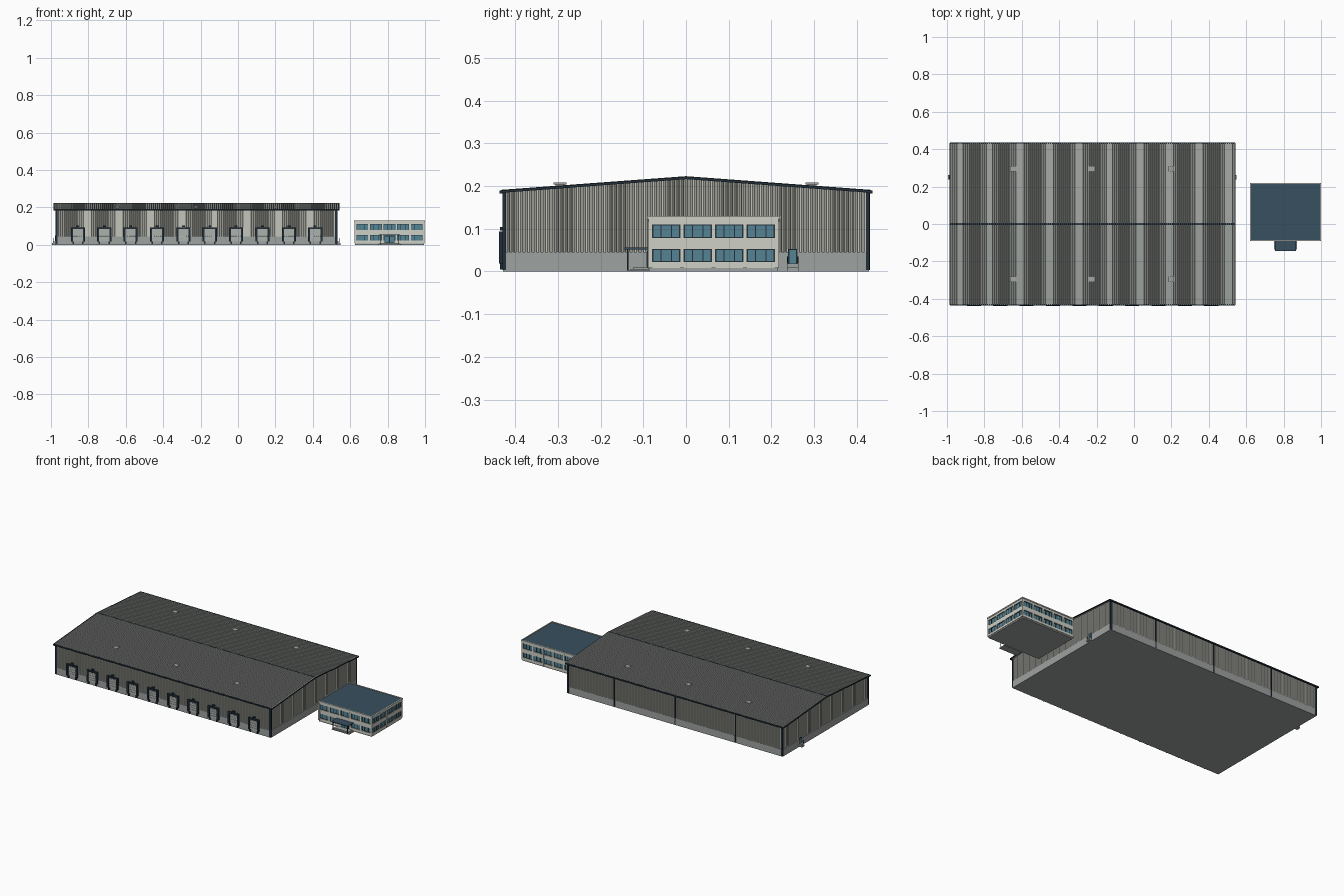
import bpy, bmesh
from mathutils import Vector as V

cube = bpy.data.objects.get("Cube")
if cube:
    bpy.data.objects.remove(cube)


def material(name, r, g, b):
    m = bpy.data.materials.new(name)
    m.use_nodes = True
    m.diffuse_color = (r, g, b, 1)
    m.node_tree.nodes["Principled BSDF"].inputs["Base Color"].default_value = (r, g, b, 1)
    return m


CLAD = material("wall_cladding", .55, .56, .50)
ROOF = material("roof_sheet", .36, .38, .36)
BASE = material("concrete", .34, .36, .35)
TRIM = material("dark_trim", .015, .028, .04)
NAVY = material("office_roof_blue", .04, .08, .115)
GLASS = material("window_glass", .09, .23, .30)
PALE = material("office_render", .62, .63, .56)
DOOR = material("dock_door", .42, .45, .43)


def make(name, bm, mat):
    bmesh.ops.recalc_face_normals(bm, faces=bm.faces)
    me = bpy.data.meshes.new(name)
    bm.to_mesh(me)
    bm.free()
    me.materials.append(mat)
    ob = bpy.data.objects.new(name, me)
    bpy.context.collection.objects.link(ob)
    return ob


def boxes(name, mat, items):
    """One object from boxes, each given as x, y and z ranges."""
    bm = bmesh.new()
    for rng in items:
        vs = bmesh.ops.create_cube(bm, size=1)["verts"]
        for v in vs:
            v.co = V([lo + (c + .5) * (hi - lo) for c, (lo, hi) in zip(v.co, rng)])
    return make(name, bm, mat)


def prism(name, mat, outline, x0, x1):
    """Extrude a (y, z) outline along x."""
    bm = bmesh.new()
    face = bm.faces.new([bm.verts.new((x0, y, z)) for y, z in outline])
    new = bmesh.ops.extrude_face_region(bm, geom=[face])["geom"]
    bmesh.ops.translate(bm, vec=(x1 - x0, 0, 0),
                        verts=[v for v in new if isinstance(v, bmesh.types.BMVert)])
    return make(name, bm, mat)


def corrugated(name, mat, start, end, rise, out, pitch=.0105, depth=.003):
    """Trapezoidal ribbed sheet; rise(point) gives the top of each rib."""
    bm = bmesh.new()
    start, end, out = V(start), V(end), V(out).normalized()
    n = round((end - start).length / pitch)
    prev = None
    for i in range(n):
        for t, d in ((0, 0), (.4, 0), (.55, 1), (.85, 1)):
            p = start.lerp(end, (i + t) / n) + out * d * depth
            pair = [bm.verts.new(p), bm.verts.new(rise(p))]
            if prev:
                bm.faces.new((prev[0], pair[0], pair[1], prev[1]))
            prev = pair
    ob = make(name, bm, mat)
    # face every rib outward
    me = ob.data
    if sum((p.normal.dot(out) for p in me.polygons)) < 0:
        me.flip_normals()
    return ob


# ---- Warehouse ----
X0, X1, Y, EAVE, RIDGE, PLINTH = -.97, .525, .423, .188, .218, .045
MID = (X0 + X1) / 2
prism("warehouse_body", CLAD,
      [(-Y, 0.002), (Y, .002), (Y, EAVE), (0, RIDGE), (-Y, EAVE)], X0, X1)
boxes("plinth", BASE, [((X0 - .005, X1 + .005), (-Y - .005, Y + .005), (0, PLINTH))])


def to_eave(p):
    return V((p.x, p.y, EAVE))


def to_gable(p):
    return V((p.x, p.y, RIDGE - (RIDGE - EAVE) * abs(p.y) / Y))


for name, s in (("front", -1), ("back", 1)):
    corrugated(name + "_cladding", CLAD, (X0, s * (Y + .001), PLINTH),
               (X1, s * (Y + .001), PLINTH), to_eave, (0, s, 0))
for name, x, s in (("right", X0, -1), ("left", X1, 1)):
    corrugated(name + "_cladding", CLAD, (x + s * .001, -Y, PLINTH),
               (x + s * .001, Y, PLINTH), to_gable, (s, 0, 0))

# Roof slabs, ribbed sheets, ridge cap and verge trims
RX0, RX1, RY, RE, RR = -.985, .54, .433, .187, .219
prism("roof_deck", ROOF, [(-RY, RE - .002), (0, RR - .002), (RY, RE - .002),
                          (RY, RE + .001), (0, RR + .001), (-RY, RE + .001)], RX0, RX1)
for name, s in (("front", -1), ("back", 1)):
    corrugated(name + "_roof_sheet", ROOF, (RX0, s * RY, RE + .001), (RX1, s * RY, RE + .001),
               lambda p: V((p.x, 0, p.z + RR - RE)), (0, s * .07, 1))
prism("ridge_cap", TRIM, [(-.006, RR + .0025), (.006, RR + .0025), (0, RR + .0048)], RX0, RX1)
for name, x in (("right", RX0), ("left", RX1)):
    prism(name + "_verge_trim", TRIM,
          [(-RY, RE - .003), (0, RR - .003), (RY, RE - .003),
           (RY, RE + .003), (0, RR + .003), (-RY, RE + .003)], x - .0025, x + .0025)
boxes("gutters", TRIM, [((RX0, RX1), sorted((s * (RY - .005), s * (RY + .004))), (RE - .005, RE + .003))
                        for s in (-1, 1)])

# Corner trims and downpipes
boxes("corner_trims", TRIM, [((x - .006, x + .006), sorted((s * (Y - .002), s * (Y + .007))), (.003, EAVE))
                             for x in (X0, X1) for s in (-1, 1)])
VENTS = (-.645, -.225, .2)
boxes("downpipes", TRIM, [((x - .003, x + .003), (Y, Y + .008), (.003, EAVE)) for x in VENTS])

# Roof vents
vent_spots = [(x, y) for x in VENTS for y in (-.295, .295)]
boxes("vent_necks", BASE, [((x - .011, x + .011), (y - .011, y + .011), (.19, .205))
                           for x, y in vent_spots])
boxes("vent_caps", ROOF, [((x - .015, x + .015), (y - .015, y + .015), (.204, .208))
                          for x, y in vent_spots])

# Loading docks: door panels, shelter frame, bumpers, lamp
docks = [-.856 + .141 * i for i in range(10)]
F = -Y - .004
boxes("dock_doors", DOOR, [((x - .03, x + .03), (F - .003, F + .004), (.018 + .014 * k, .031 + .014 * k))
                           for x in docks for k in range(5)])
shelter, bumper, lamp = [], [], []
for x in docks:
    for s in (-1, 1):
        shelter.append((sorted((x + s * .027, x + s * .038)), (F - .011, F + .003), (.018, .093)))
        bumper.append((sorted((x + s * .022, x + s * .03)), (F - .009, F), (.004, .018)))
    shelter.append(((x - .038, x + .038), (F - .011, F + .003), (.083, .093)))
    lamp.append(((x - .008, x + .008), (F - .008, F + .003), (.096, .104)))
boxes("dock_shelters", TRIM, shelter)
boxes("dock_bumpers", TRIM, bumper)
boxes("dock_lamps", TRIM, lamp)

# Side doors with steps and handrails
for name, x, s in (("right", X0, -1), ("left", X1, 1)):
    def out(a, b):
        return sorted((x + s * a, x + s * b))
    boxes(name + "_door_frame", TRIM, [(out(0, .007), (.239, .261), (.018, .053))])
    boxes(name + "_side_door", GLASS, [(out(0, .008), (.242, .258), (.019, .05))])
    boxes(name + "_door_steps", BASE, [(out(0, .018), (.237, .263), (0, .018)),
                                       (out(.018, .024), (.237, .263), (0, .009))])
    boxes(name + "_handrail", TRIM, [(out(.016, .018), (y, y + .0015), (.018, .035)) for y in (.237, .2615)])

# ---- Office ----
A0, A1, B0, B1, TOP = .623, .997, -.088, .217, .128
boxes("office_core", GLASS, [((A0 + .005, A1 - .005), (B0 + .005, B1 - .005), (.002, TOP - .012))])
boxes("office_roof", NAVY, [((A0 + .003, A1 - .003), (B0 + .003, B1 - .003), (TOP - .012, TOP - .001))])
boxes("office_floor_bands", PALE, [((A0, A1), (B0, B1), z) for z in
                                   ((.008, .022), (.052, .078), (.110, TOP - .005))])
boxes("office_base", BASE, [((A0 + .003, A1 - .003), (B0 + .003, B1 - .003), (0, .008))])
e = .003
boxes("parapet_coping", PALE, [((A0 - e, A1 + e), (B0 - e, B0 + e), (TOP - .005, TOP + .002)),
                               ((A0 - e, A1 + e), (B1 - e, B1 + e), (TOP - .005, TOP + .002)),
                               ((A0 - e, A0 + e), (B0, B1), (TOP - .005, TOP + .002)),
                               ((A1 - e, A1 + e), (B0, B1), (TOP - .005, TOP + .002))])

# Piers between bays, dark mullions inside them
piers, mullions, frames = [], [], []
for along_x, lo, hi, bays in ((True, A0, A1, 5), (False, B0, B1, 4)):
    a, b = (B0, B1) if along_x else (A0, A1)
    step = (hi - lo - .01) / bays
    for edge, s in ((a, 1), (b, -1)):
        def part(u, w, inset, z):
            r = (u - w, u + w)
            t = sorted((edge + s * inset, edge + s * .008))
            return (r, t, z) if along_x else (t, r, z)
        for i in range(bays + 1):
            u = lo + .005 + i * step
            piers.append(part(u, .005, -.001, (.008, TOP - .012)))
            if i < bays:
                for z in ((.022, .052), (.078, .110)):
                    mullions += [part(u + step * k / 3, .0012, .003, z) for k in (1, 2)]
                    frames += [part(u + step / 2, step / 2, .0035, (q, q + .002))
                               for q in (z[0], z[1] - .002)]
                    mullions += [part(u + d, .001, .003, z) for d in (.006, step - .006)]
boxes("office_piers", PALE, piers)
boxes("window_mullions", TRIM, mullions)
boxes("window_frames", TRIM, frames)

# Entrance: doors, canopy, posts and steps
C = .81
boxes("entrance_frame", TRIM, [((C - .026, C + .026), (B0 - .003, B0 + .006), (.009, .048))])
boxes("entrance_doors", GLASS, [(sorted((C + s * .0015, C + s * .023)), (B0 - .004, B0), (.011, .045))
                                for s in (-1, 1)])
boxes("entrance_canopy", NAVY, [((C - .057, C + .057), (B0 - .056, B0), (.051, .056))])
boxes("entrance_posts", TRIM, [((x - .0015, x + .0015), (B0 - .05, B0 - .047), (.002, .051))
                               for x in (C - .05, C + .05)])
boxes("entrance_steps", BASE, [((C - .05 - w, C + .05 + w), (B0 - .036 - w, B0), (0, h))
                               for w, h in ((0, .009), (.006, .006), (.012, .003))])
